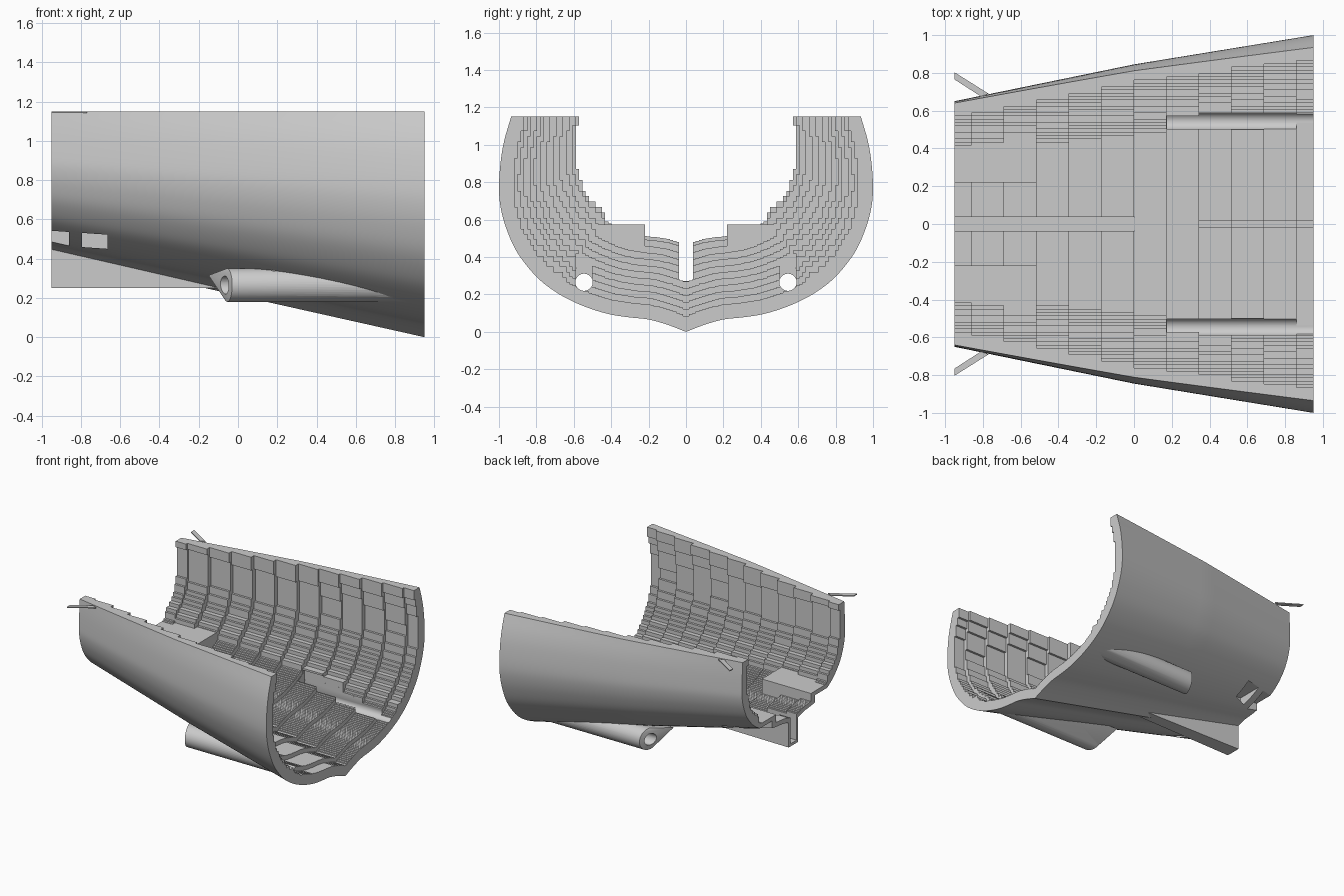
import bpy, bmesh, math
from mathutils import Vector

cube = bpy.data.objects.get("Cube")
if cube:
    bpy.data.objects.remove(cube, do_unlink=True)

grey = bpy.data.materials.new("plain grey")
grey.use_nodes = True
grey.diffuse_color = (0.6, 0.6, 0.6, 1)
grey.node_tree.nodes["Principled BSDF"].inputs["Base Color"].default_value = (0.6, 0.6, 0.6, 1)

END, TOP, WALL = 0.95, 1.15, 0.06
LAYER, PITCH = 0.029, 0.0173

# Half section of the hull at its wide end, keel to rim
SECTION = [(0, 0), (0.1, 0.038), (0.2, 0.066), (0.3, 0.077), (0.4, 0.092), (0.5, 0.12),
           (0.6, 0.16), (0.7, 0.215), (0.8, 0.295), (0.9, 0.42), (0.96, 0.55), (0.992, 0.67),
           (1, 0.78), (0.99, 0.92), (0.97, 1.03), (0.935, 1.15)]


def smooth(points, steps=5):
    """Catmull-Rom curve through the points."""
    p = [Vector(q) for q in points]
    p = [2 * p[0] - p[1]] + p + [2 * p[-1] - p[-2]]
    out = []
    for a, b, c, d in zip(p, p[1:], p[2:], p[3:]):
        for i in range(steps):
            t = i / steps
            out.append(0.5 * (2 * b + (c - a) * t + (2 * a - 5 * b + 4 * c - d) * t * t
                              + (3 * b - a - 3 * c + d) * t ** 3))
    return out + [p[-2]]


CURVE = smooth(SECTION)


def keel(x):
    return 0.2125 * (1 - x / END)


def half_section(x):
    width = 0.845 + (0.163 if x > 0 else 0.205) * x
    upright = 0.77 * (END - x) / (2 * END)
    pts = []
    for y, z in CURVE:
        if z > 0.78:
            y += (1 - y) * upright
        pts.append(Vector((y * width, keel(x) + z * (TOP - keel(x)) / TOP)))
    return pts


def full(half):
    """Mirror a half section that starts on the centre line."""
    return [Vector((-p[0], p[1])) for p in reversed(half[1:])] + [Vector(p) for p in half]


def make(name, bm):
    bmesh.ops.recalc_face_normals(bm, faces=bm.faces)
    if bm.calc_volume(signed=True) < 0:
        bmesh.ops.reverse_faces(bm, faces=bm.faces)
    mesh = bpy.data.meshes.new(name)
    bm.to_mesh(mesh)
    bm.free()
    mesh.materials.append(grey)
    obj = bpy.data.objects.new(name, mesh)
    bpy.context.collection.objects.link(obj)
    return obj


def loft(name, stations):
    """Skin (x, section) stations and cap both ends."""
    bm = bmesh.new()
    rings = [[bm.verts.new((x, p[0], p[1])) for p in sec] for x, sec in stations]
    for a, b in zip(rings, rings[1:]):
        for i in range(len(a)):
            j = (i + 1) % len(a)
            bm.faces.new((a[i], a[j], b[j], b[i]))
    bm.faces.new(rings[0])
    bm.faces.new(rings[-1])
    return make(name, bm)


def box(name, lo, hi):
    rect = [(lo[1], lo[2]), (hi[1], lo[2]), (hi[1], hi[2]), (lo[1], hi[2])]
    return loft(name, [(lo[0], rect), (hi[0], rect)])


def cross(points, axis, value):
    """Other coordinate where the line reaches a value along one axis."""
    for a, b in zip(points, points[1:]):
        if a[axis] <= value <= b[axis]:
            t = (value - a[axis]) / max(b[axis] - a[axis], 1e-6)
            return a[1 - axis] + (b[1 - axis] - a[1 - axis]) * t
    return points[-1][1 - axis]


def cavity_section(x, platform):
    """Inner outline: finely stepped floor, stair-stepped sides, optional platform."""
    outer = half_section(x)
    inner = [Vector((0, outer[0].y + 0.055))]
    for a, b, c in zip(outer, outer[1:], outer[2:]):
        t = (c - a).normalized()
        q = b + Vector((-t.y, t.x)) * WALL
        if q.x > inner[-1].x + 0.002 or b.x > 0.7 * outer[-1].x:
            inner.append(q)
    columns = int(0.75 * inner[-1].x / PITCH)
    thin = 0.025 * (END - x) / (2 * END)
    out = []
    for k in range(columns):
        z = cross(inner, 0, (k + 0.7) * PITCH) - thin
        out += [Vector((k * PITCH, z)), Vector(((k + 1) * PITCH, z))]
    limit = out[-1].x
    z = (math.floor(out[-1].y / LAYER) + 1) * LAYER
    while z < TOP:
        y = min(cross(inner, 1, z), cross(inner, 1, z + LAYER))
        y = max(math.floor(y / PITCH + 0.3) * PITCH, limit)
        if abs(y - out[-1].x) > 1e-4:
            out += [Vector((out[-1].x, z)), Vector((y, z))]
        z += LAYER
    out.append(Vector((out[-1].x, 1.4)))
    if platform:
        edge, deck = 0.22, 0.575
        low = [p for p in out if p.x < edge]
        high = [p for p in out if p.x >= edge and p.y > deck]
        out = low + [Vector((edge, low[-1].y)), Vector((edge, deck)), Vector((high[0].x, deck))] + high
    return full(out)


# Outer hull, solid before hollowing
count = 24
xs = [-END + 2 * END * i / count for i in range(count + 1)]
hull = loft("hull", [(x, full(half_section(x))) for x in xs])
tools = []

# Tapered skeg under the narrow end
skeg = [(x, [(-w, 0.25), (w, 0.25), (w, t), (-w, t)]) for x, w, t in ((-END, 0.06, 0.45), (-0.1, 0.045, 0.31))]
tools.append((loft("skeg", skeg), 'UNION'))

# Shaft housings with slanted ends and inboard fairings
for side in (-1, 1):
    bm = bmesh.new()
    for i in range(40):
        a = math.tau * i / 40
        y, z = 0.545 + 0.085 * math.cos(a), 0.265 + 0.085 * math.sin(a)
        for x in (-0.055 + 0.3 * (y - 0.545), 0.8):
            bm.verts.new((x, side * y, z))
    for x, z in ((-0.15, 0.315), (0.3, 0.29)):
        bm.verts.new((x, side * 0.37, z))
    bmesh.ops.convex_hull(bm, input=bm.verts)
    loose = [v for v in bm.verts if not v.link_faces]
    bmesh.ops.delete(bm, geom=loose, context='VERTS')
    tools.append((make("shaft_housing", bm), 'UNION'))

# Stepped interior, one bay at a time, each nested in the next
bays = [-END] + [-0.86 + 0.172 * i for i in range(11)]
for i, x in enumerate(bays):
    sec = cavity_section(x, i < 3)
    tools.append((loft("bay_cutter", [(x if i else -1.2, sec), (1.2 + 0.01 * i, sec)]), 'DIFFERENCE'))

# Central slot, shaft bores with open channels, and side vents
tools.append((box("slot_cutter", (-1.1, -0.038, 0.272), (0.003, 0.038, 0.8)), 'DIFFERENCE'))
for side in (-1, 1):
    bore = [(side * 0.545 + 0.046 * math.cos(math.tau * i / 32),
             0.265 + 0.046 * math.sin(math.tau * i / 32)) for i in range(32)]
    tools.append((loft("bore_cutter", [(-0.4, bore), (1.1, bore)]), 'DIFFERENCE'))
    ys = sorted((side * 0.502, side * 0.588))
    tools.append((box("channel_cutter", (0.175, ys[0], 0.265), (0.865, ys[1], 0.42)), 'DIFFERENCE'))
    for x0, x1 in ((-1.1, -0.86), (-0.795, -0.665)):
        vent = []
        for x in (x0, x1):
            drop = 0.07 * (x + END)
            ys = (side * 0.27, side * 0.8)
            lo, hi = 0.47 - drop, 0.542 - drop
            vent.append((x, [(ys[0], lo), (ys[1], lo), (ys[1], hi), (ys[0], hi)]))
        tools.append((loft("vent_cutter", vent), 'DIFFERENCE'))

# Apply each cut in turn and drop its helper
for tool, operation in tools:
    mod = hull.modifiers.new("cut", 'BOOLEAN')
    mod.operation, mod.solver, mod.object = operation, 'EXACT', tool
    bpy.context.view_layer.update()
    graph = bpy.context.evaluated_depsgraph_get()
    baked = bpy.data.meshes.new_from_object(hull.evaluated_get(graph))
    hull.modifiers.clear()
    hull.data = baked
    bpy.data.objects.remove(tool, do_unlink=True)
hull.data.materials.clear()
hull.data.materials.append(grey)

# Thin angled strips beside the rim
for side, label in ((-1, "right"), (1, "left")):
    bm = bmesh.new()
    strip = [(-END, 0.765), (-END, 0.803), (-0.77, 0.69), (-0.81, 0.675)]
    face = bm.faces.new([bm.verts.new((x, side * y, 1.142)) for x, y in strip])
    ext = bmesh.ops.extrude_face_region(bm, geom=[face])
    bmesh.ops.translate(bm, vec=(0, 0, 0.008), verts=[g for g in ext["geom"] if isinstance(g, bmesh.types.BMVert)])
    make(label + "_rim_strip", bm)

bpy.ops.object.select_all(action='DESELECT')
hull.select_set(True)
bpy.context.view_layer.objects.active = hull
bpy.ops.object.shade_smooth_by_angle(angle=math.radians(20))
